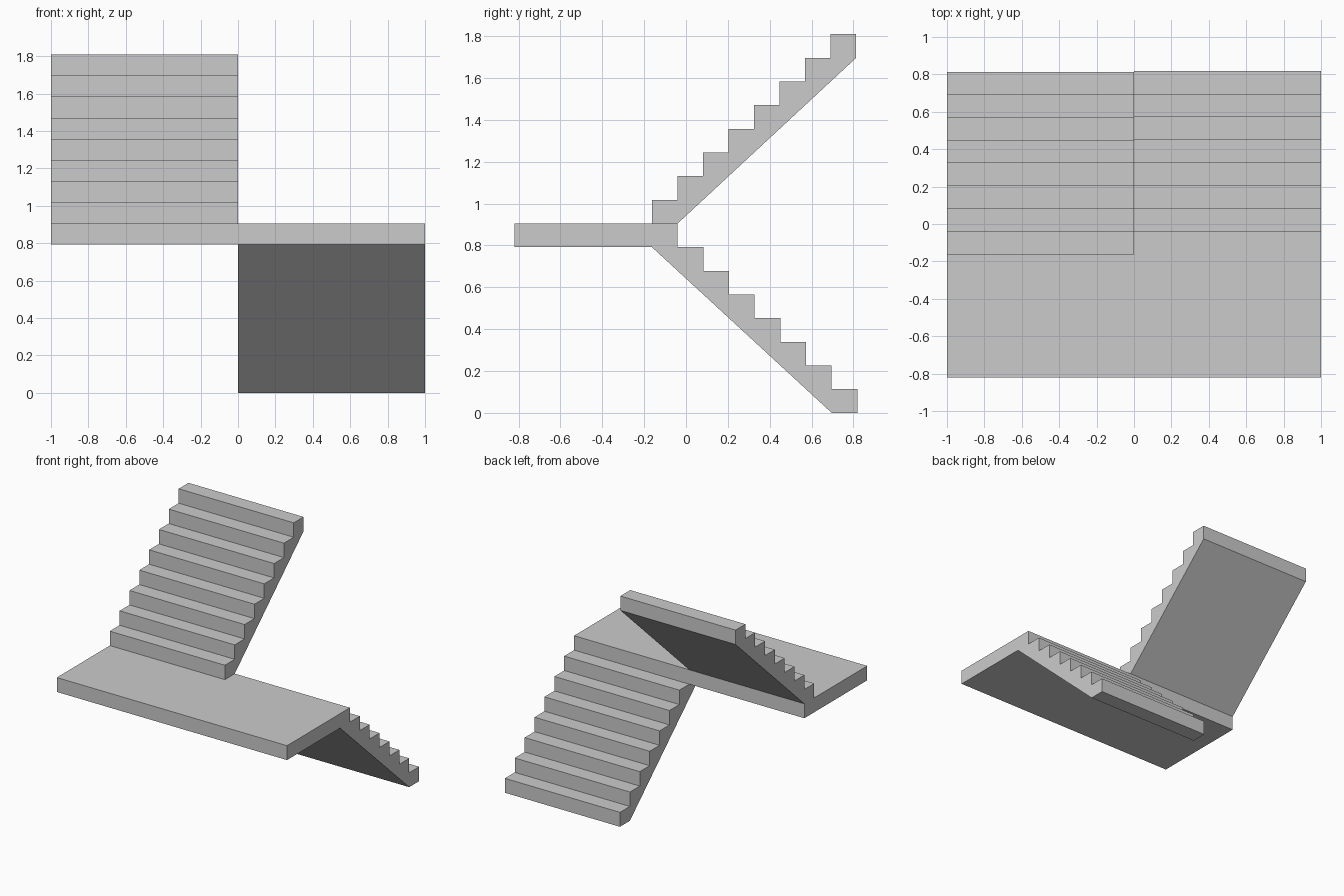
import bpy, bmesh

if "Cube" in bpy.data.objects:
    bpy.data.objects.remove(bpy.data.objects["Cube"])

RISE, GO = 0.1131, 0.1227
LAND_FRONT, LAND_BACK = -0.82, -0.04
LAND_TOP = 8 * RISE


def extrude_profile(name, profile, x0, x1):
    """Extrude a (y, z) outline along x."""
    bm = bmesh.new()
    face = bm.faces.new([bm.verts.new((x0, y, z)) for y, z in profile])
    res = bmesh.ops.extrude_face_region(bm, geom=[face])
    moved = [v for v in res["geom"] if isinstance(v, bmesh.types.BMVert)]
    bmesh.ops.translate(bm, verts=moved, vec=(x1 - x0, 0, 0))
    bmesh.ops.recalc_face_normals(bm, faces=bm.faces)
    mesh = bpy.data.meshes.new(name)
    bm.to_mesh(mesh)
    bm.free()
    ob = bpy.data.objects.new(name, mesh)
    bpy.context.collection.objects.link(ob)
    return ob


def flight_profile(y, z, steps, run):
    """Sawtooth steps climbing from (y, z), closed by a sloping soffit."""
    pts = [(y, z)]
    for i in range(steps):
        pts.append((y + i * run, z + (i + 1) * RISE))
        pts.append((y + (i + 1) * run, z + (i + 1) * RISE))
    return pts


# Landing slab
extrude_profile("landing", [(LAND_FRONT, LAND_TOP - RISE), (LAND_BACK, LAND_TOP - RISE),
                            (LAND_BACK, LAND_TOP), (LAND_FRONT, LAND_TOP)], -1, 1)

# Lower flight climbs towards the front, soffit meets the landing underside
lower = flight_profile(LAND_BACK + 7 * GO, 0, 7, -GO)
lower += [(LAND_BACK - GO, 7 * RISE), (LAND_BACK + 6 * GO, 0)]
extrude_profile("lower_flight", lower, 0, 1)

# Upper flight climbs towards the back from the landing top
go = 0.122
upper = flight_profile(LAND_BACK - GO, LAND_TOP, 8, go)
upper += [(LAND_BACK - GO + 8 * go, LAND_TOP + 7 * RISE), (LAND_BACK, LAND_TOP)]
extrude_profile("upper_flight", upper, -1, 0)
